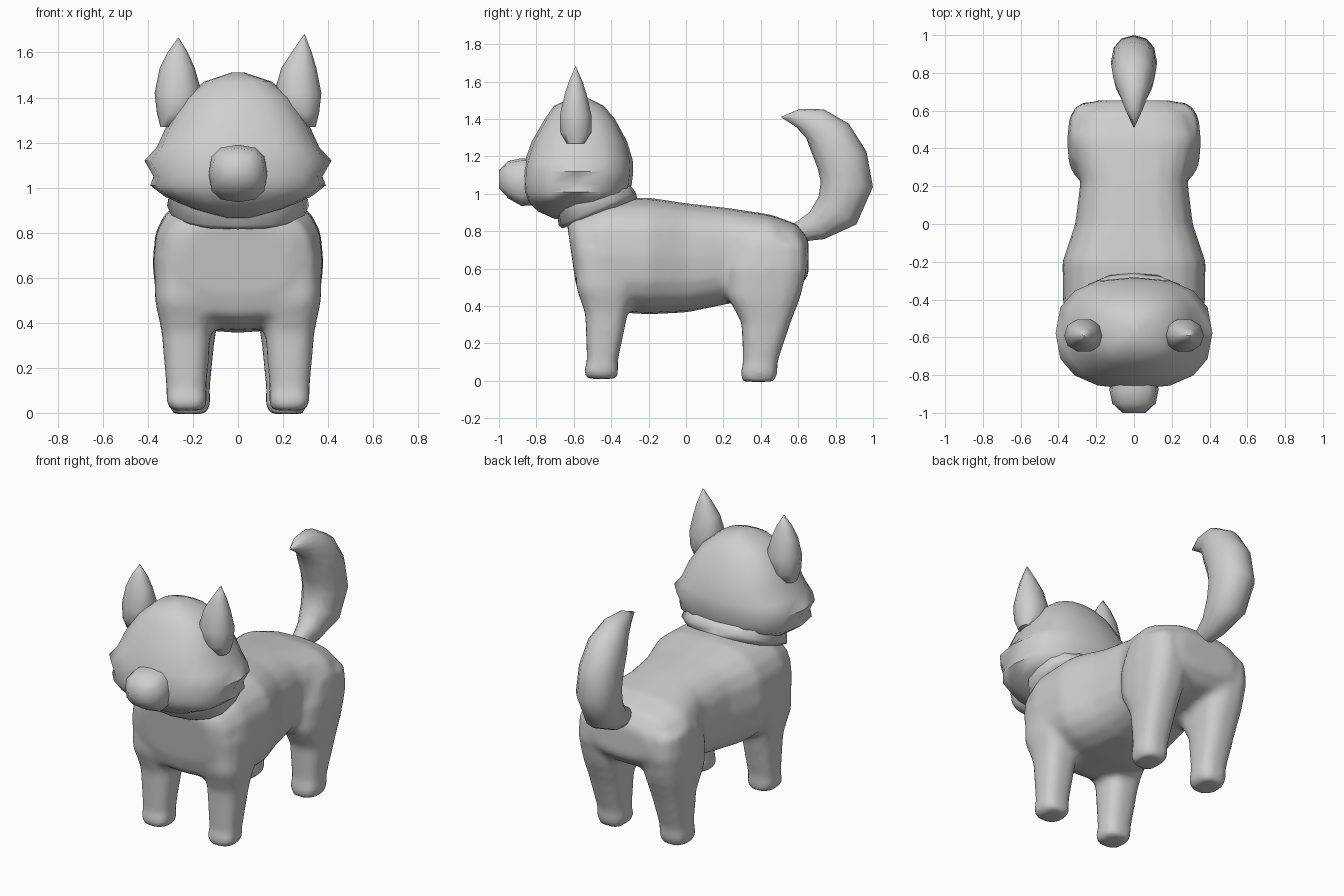
import bpy, bmesh
from math import cos, sin, pi
from mathutils import Vector

if "Cube" in bpy.data.objects:
    bpy.data.objects.remove(bpy.data.objects["Cube"], do_unlink=True)

grey = bpy.data.materials.new("soft_grey")
grey.use_nodes = True
grey.diffuse_color = (0.62, 0.62, 0.62, 1)
grey.node_tree.nodes["Principled BSDF"].inputs["Base Color"].default_value = grey.diffuse_color


def power(value, exponent):
    return abs(value) ** (2 / exponent) * (1 if value >= 0 else -1)


def loft(bm, rings, sides=12, e=2.4):
    """Skin rounded rings, each given as (centre, first half axis, second half axis)."""
    loops = []
    for centre, u, v in rings:
        angles = [2 * pi * i / sides for i in range(sides)]
        loops.append([bm.verts.new(Vector(centre) + Vector(u) * power(cos(a), e)
                                   + Vector(v) * power(sin(a), e)) for a in angles])
    for low, high in zip(loops, loops[1:]):
        for i in range(sides):
            j = (i + 1) % sides
            bm.faces.new((low[i], low[j], high[j], high[i]))
    bm.faces.new(loops[0][::-1])
    bm.faces.new(loops[-1])


def finish(bm, name, angle=1.2):
    bmesh.ops.remove_doubles(bm, verts=bm.verts, dist=0.002)
    bmesh.ops.recalc_face_normals(bm, faces=bm.faces)
    mesh = bpy.data.meshes.new(name)
    bm.to_mesh(mesh)
    bm.free()
    mesh.materials.append(grey)
    obj = bpy.data.objects.new(name, mesh)
    bpy.context.collection.objects.link(obj)
    bpy.ops.object.select_all(action='DESELECT')
    obj.select_set(True)
    bpy.context.view_layer.objects.active = obj
    bpy.ops.object.shade_smooth_by_angle(angle=angle)
    return obj


def upright(z, x0, x1, y0, y1):
    """Level ring from its x and y limits."""
    return (((x0 + x1) / 2, (y0 + y1) / 2, z), ((x1 - x0) / 2, 0, 0), (0, (y1 - y0) / 2, 0))


def facing(y, z0, z1, w, lean=0):
    """Ring across the body; lean pushes its top forward."""
    return ((0, y, (z0 + z1) / 2), (w, 0, 0), (0, -lean, (z1 - z0) / 2))


# Torso and four legs, fused into one skin
bm = bmesh.new()
loft(bm, [facing(-0.615, 0.52, 0.87, 0.24, 0.025), facing(-0.58, 0.43, 0.91, 0.33, 0.02),
          facing(-0.45, 0.37, 0.97, 0.375), facing(-0.2, 0.355, 0.98, 0.38),
          facing(0, 0.365, 0.95, 0.312), facing(0.22, 0.41, 0.925, 0.285),
          facing(0.45, 0.45, 0.89, 0.345), facing(0.59, 0.49, 0.84, 0.295),
          facing(0.655, 0.56, 0.76, 0.2)], 20, 2.8)
front_leg = [(0.01, 0.15, 0.3, -0.53, -0.37), (0.05, 0.135, 0.32, -0.55, -0.36),
             (0.1, 0.14, 0.318, -0.53, -0.365), (0.36, 0.12, 0.34, -0.54, -0.31),
             (0.5, 0.12, 0.37, -0.59, -0.27), (0.7, 0.14, 0.37, -0.59, -0.25)]
back_leg = [(-0.005, 0.14, 0.29, 0.3, 0.475), (0.04, 0.12, 0.31, 0.29, 0.49),
            (0.1, 0.125, 0.305, 0.305, 0.49), (0.31, 0.105, 0.325, 0.295, 0.56),
            (0.45, 0.08, 0.345, 0.22, 0.615), (0.6, 0.08, 0.355, 0.22, 0.65),
            (0.74, 0.1, 0.34, 0.28, 0.64)]
for side in (1, -1):
    for leg in (front_leg, back_leg):
        loft(bm, [upright(z, side * a, side * b, c, d) for z, a, b, c, d in leg], 14, 2.8)
body = finish(bm, "body_and_legs")
fuse = body.modifiers.new("Fuse", 'REMESH')
fuse.mode = 'VOXEL'
fuse.voxel_size = 0.022
fuse.use_smooth_shade = True
soften = body.modifiers.new("Soften", 'SMOOTH')
soften.factor = 0.5
soften.iterations = 5

# Neck ruff, tilted down toward the chest
bm = bmesh.new()
loft(bm, [((0, -0.46, 0.895), (0.27, 0, 0), (0, 0.2, 0.08)),
          ((0, -0.475, 0.92), (0.315, 0, 0), (0, 0.205, 0.09)),
          ((0, -0.5, 1.0), (0.3, 0, 0), (0, 0.2, 0.05))], 16, 2.6)
finish(bm, "neck_ruff")

# Head with two pointed cheek ridges
bm = bmesh.new()
head = [(0.865, 0.06, -0.7, -0.56), (0.905, 0.2, -0.79, -0.47), (0.96, 0.325, -0.85, -0.36),
        (1.01, 0.39, -0.87, -0.305), (1.05, 0.375, -0.875, -0.29), (1.12, 0.415, -0.873, -0.282),
        (1.18, 0.36, -0.86, -0.285), (1.28, 0.315, -0.825, -0.315), (1.4, 0.24, -0.755, -0.38),
        (1.47, 0.15, -0.705, -0.44), (1.51, 0.03, -0.62, -0.52)]
loft(bm, [upright(z, -w, w, a, b) for z, w, a, b in head], 16, 2.5)
finish(bm, "head")

# Snout
bm = bmesh.new()
loft(bm, [facing(-0.8, 0.94, 1.19, 0.12), facing(-0.88, 0.935, 1.19, 0.13),
          facing(-0.95, 0.975, 1.175, 0.115), facing(-1.0, 1.03, 1.125, 0.06)], 12, 2.7)
finish(bm, "snout")

# Ears, one leaning out a little more than the other
for name, side, tip_x, tip_z in (("left_ear", 1, 0.295, 1.68), ("right_ear", -1, 0.265, 1.665)):
    bm = bmesh.new()
    ear = [(1.27, 0.3, 0.045, 0.05), (1.33, 0.275, 0.085, 0.088), (1.42, 0.265, 0.105, 0.088),
           (1.53, 0.27, 0.078, 0.062), (1.6, (0.27 + tip_x) / 2, 0.045, 0.038),
           (tip_z, tip_x, 0.002, 0.002)]
    loft(bm, [((side * x, -0.59, z), (rx, 0, 0), (0, ry, 0)) for z, x, rx, ry in ear], 10, 2.2)
    finish(bm, name)

# Tail, sweeping up and curling forward to a point
bm = bmesh.new()
path = [(0.59, 0.79, 0.05), (0.7, 0.83, 0.082), (0.81, 0.91, 0.125), (0.86, 1.05, 0.14),
        (0.835, 1.18, 0.138), (0.77, 1.3, 0.125), (0.69, 1.375, 0.09), (0.6, 1.405, 0.05),
        (0.51, 1.41, 0.002)]
rings = []
for i, (y, z, r) in enumerate(path):
    before, after = path[max(i - 1, 0)], path[min(i + 1, len(path) - 1)]
    along = Vector((0, after[0] - before[0], after[1] - before[1])).normalized()
    rings.append(((0, y, z), (r * 0.87, 0, 0), Vector((0, -along.z, along.y)) * r))
loft(bm, rings, 12, 2.2)
finish(bm, "tail")
